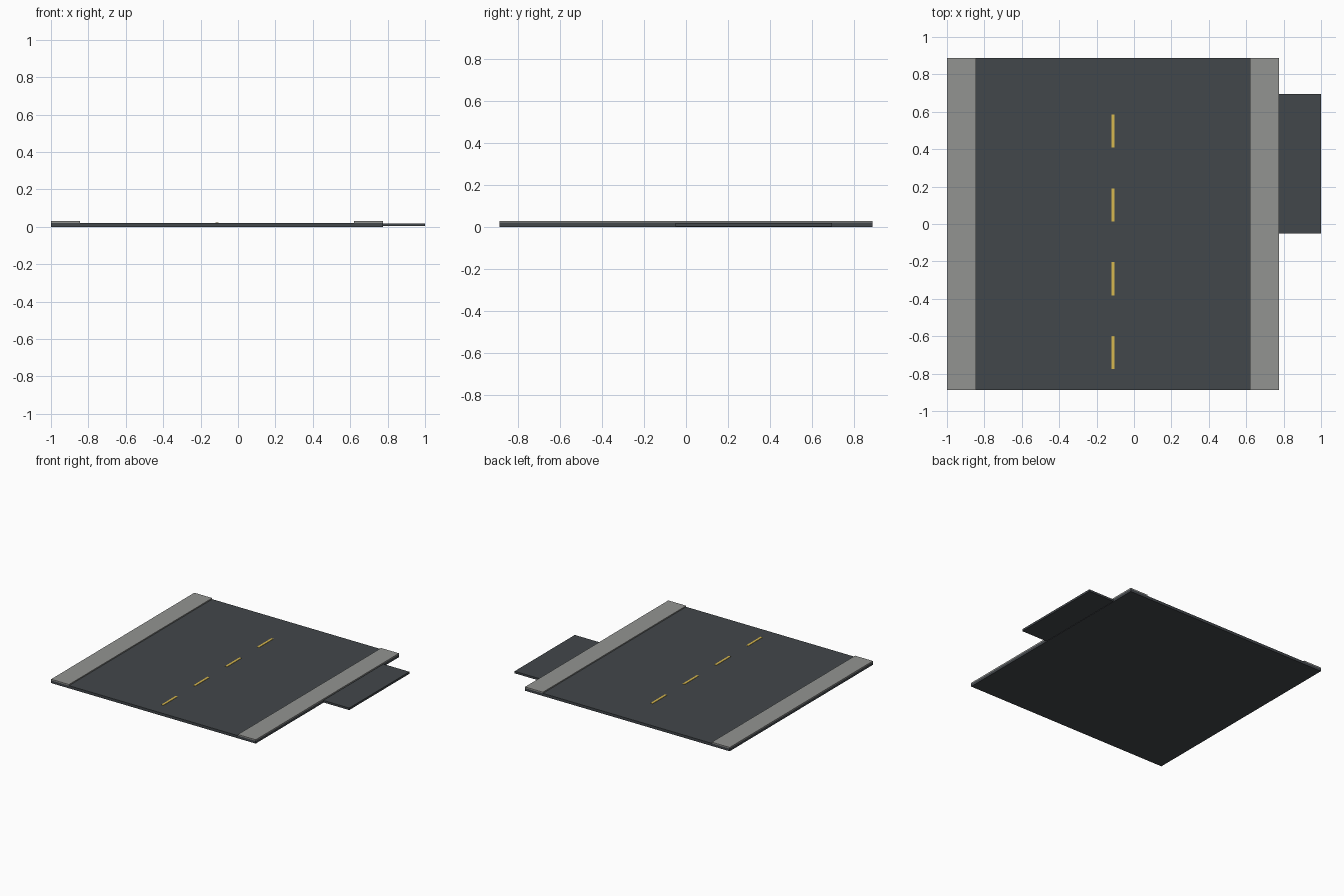
import bpy

if "Cube" in bpy.data.objects:
    bpy.data.objects.remove(bpy.data.objects["Cube"])


def paint(name, color):
    mat = bpy.data.materials.new(name)
    mat.diffuse_color = (*color, 1)
    mat.use_nodes = True
    mat.node_tree.nodes["Principled BSDF"].inputs["Base Color"].default_value = mat.diffuse_color
    return mat


def box(name, x, y, z, mat):
    """Box spanning the given (min, max) ranges."""
    spans = (x, y, z)
    bpy.ops.mesh.primitive_cube_add(size=1, location=[(a + b) / 2 for a, b in spans])
    obj = bpy.context.object
    obj.name = name
    obj.scale = [b - a for a, b in spans]
    bpy.ops.object.transform_apply(location=False, rotation=False, scale=True)
    obj.data.materials.append(mat)
    return obj


asphalt = paint("asphalt", (0.055, 0.063, 0.07))
concrete = paint("concrete", (0.29, 0.295, 0.285))
yellow = paint("yellow_paint", (0.68, 0.48, 0.08))

HALF = 0.8875          # half of the square road slab
CX = -0.1125           # road centre line
ROAD_TOP = 0.021
WALK = 0.155           # pavement width

# Road slab
box("road", (CX - HALF, CX + HALF), (-HALF, HALF), (0, ROAD_TOP), asphalt)

# Raised pavements along both edges
box("left_pavement", (CX - HALF, CX - HALF + WALK), (-HALF, HALF), (ROAD_TOP, 0.03), concrete)
box("right_pavement", (CX + HALF - WALK, CX + HALF), (-HALF, HALF), (ROAD_TOP, 0.03), concrete)

# Side driveway
box("driveway", (CX + HALF, 1.0), (-0.05, 0.695), (0.003, 0.019), asphalt)

# Dashed centre line
for i in range(4):
    y = -0.6875 + i * 0.395
    box(f"lane_dash_{i + 1}", (CX - 0.009, CX + 0.009), (y - 0.0885, y + 0.0885),
        (ROAD_TOP - 0.002, ROAD_TOP + 0.003), yellow)
